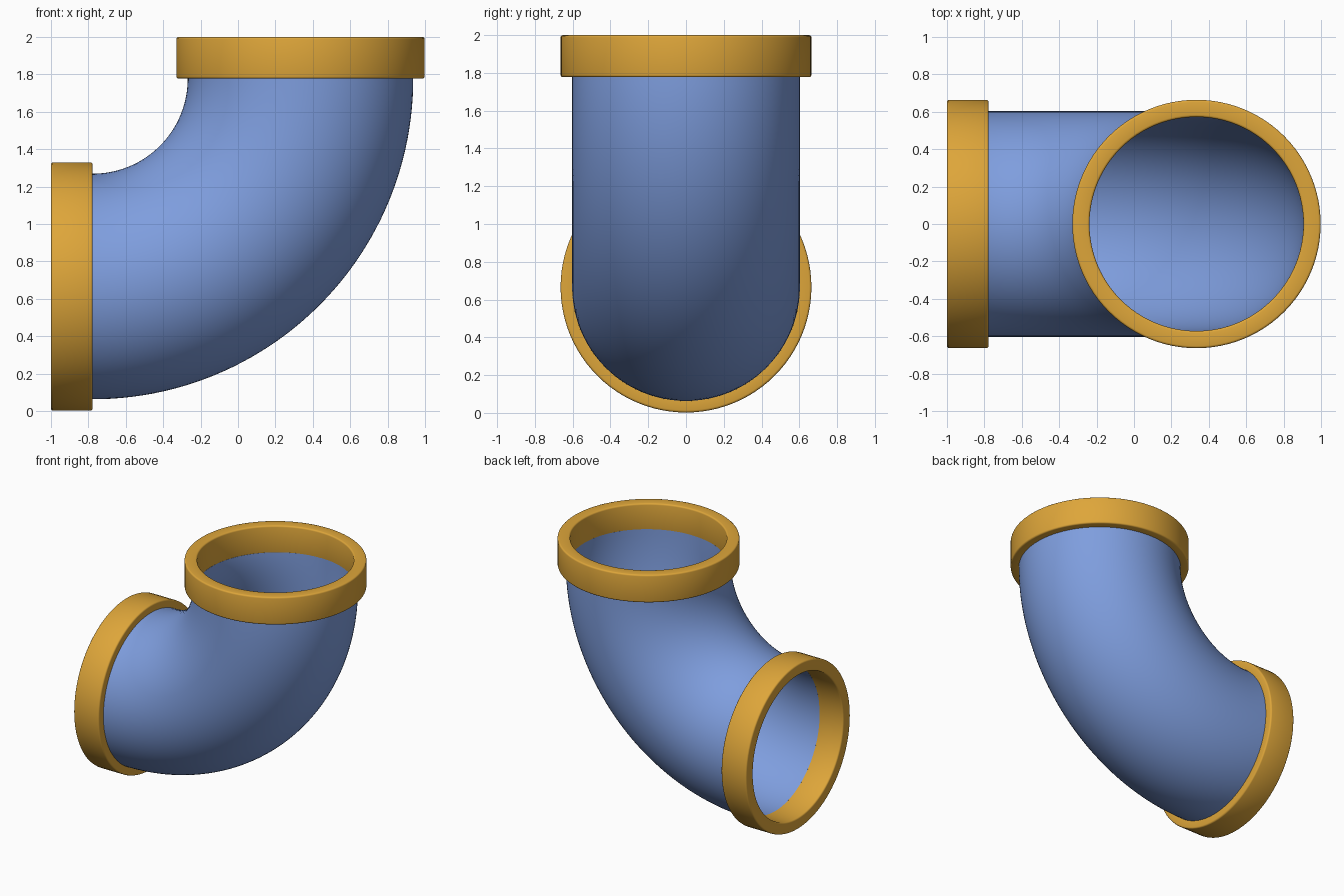
import bpy, bmesh, math
from mathutils import Matrix, Vector

if "Cube" in bpy.data.objects:
    bpy.data.objects.remove(bpy.data.objects["Cube"])

SEG = 96                      # sides around the pipe
R_FLANGE, R_PIPE, R_BORE = 0.664, 0.603, 0.572
DEPTH = 0.223                 # collar thickness
CX, CZ = 0.334, 0.666         # axis of the upper mouth (x) and side mouth (z)


def material(name, rgb):
    m = bpy.data.materials.new(name)
    m.diffuse_color = (*rgb, 1)
    m.use_nodes = True
    m.node_tree.nodes["Principled BSDF"].inputs["Base Color"].default_value = m.diffuse_color
    return m


def skin(name, rings, mat, close):
    """Bridge a list of vertex rings; close joins the last ring to the first."""
    bm = bmesh.new()
    loops = [[bm.verts.new(p) for p in ring] for ring in rings]
    pairs = list(zip(loops, loops[1:])) + ([(loops[-1], loops[0])] if close else [])
    for a, b in pairs:
        for i in range(SEG):
            j = (i + 1) % SEG
            bm.faces.new((a[i], a[j], b[j], b[i]))
    bmesh.ops.recalc_face_normals(bm, faces=bm.faces)
    mesh = bpy.data.meshes.new(name)
    bm.to_mesh(mesh)
    bm.free()
    mesh.materials.append(mat)
    obj = bpy.data.objects.new(name, mesh)
    bpy.context.collection.objects.link(obj)
    bpy.ops.object.select_all(action='DESELECT')
    bpy.context.view_layer.objects.active = obj
    obj.select_set(True)
    bpy.ops.object.shade_smooth_by_angle(angle=math.radians(50))
    return obj


def circle(r, h):
    return [Vector((r * math.cos(t), r * math.sin(t), h))
            for t in (2 * math.pi * i / SEG for i in range(SEG))]


blue = material("pipe blue", (0.21, 0.34, 0.73))
gold = material("collar gold", (0.73, 0.38, 0.042))

# Collars: a lathed ring with small rounded corners, mouth facing local +z
b = 0.012
corners = [(R_BORE, 0, 1, 1), (R_FLANGE, 0, -1, 1),
           (R_FLANGE, DEPTH, -1, -1), (R_BORE, DEPTH, 1, -1)]
profile = []
for k, (r, h, sr, sh) in enumerate(corners):
    start = math.pi + k * math.pi / 2
    for s in range(4):
        a = start + s * math.pi / 6
        profile.append((r + sr * b + b * math.cos(a), h + sh * b + b * math.sin(a)))
rings = [circle(r, h) for r, h in profile]
top = skin("top_collar", rings, gold, True)
top.matrix_world = Matrix.Translation((CX, 0, 2 - DEPTH))
side = skin("side_collar", rings, gold, True)
side.matrix_world = Matrix.Translation((-1 + DEPTH, 0, CZ)) @ Matrix.Rotation(-math.pi / 2, 4, 'Y')

# Elbow: hollow quarter bend, outer wall out and inner wall back
pivot = Vector((-1 + DEPTH, 0, 2 - DEPTH))
bend = CX - pivot.x
STEPS = 48


def bend_ring(r, t):
    out = Vector((math.sin(t), 0, -math.cos(t)))
    return [pivot + out * (bend + r * math.cos(a)) + Vector((0, r * math.sin(a), 0))
            for a in (2 * math.pi * i / SEG for i in range(SEG))]


angles = [-0.012 + (math.pi / 2 + 0.024) * i / STEPS for i in range(STEPS + 1)]
walls = [bend_ring(R_PIPE, t) for t in angles]
walls += [bend_ring(R_BORE, t) for t in reversed(angles)]
skin("elbow_pipe", walls, blue, True)
